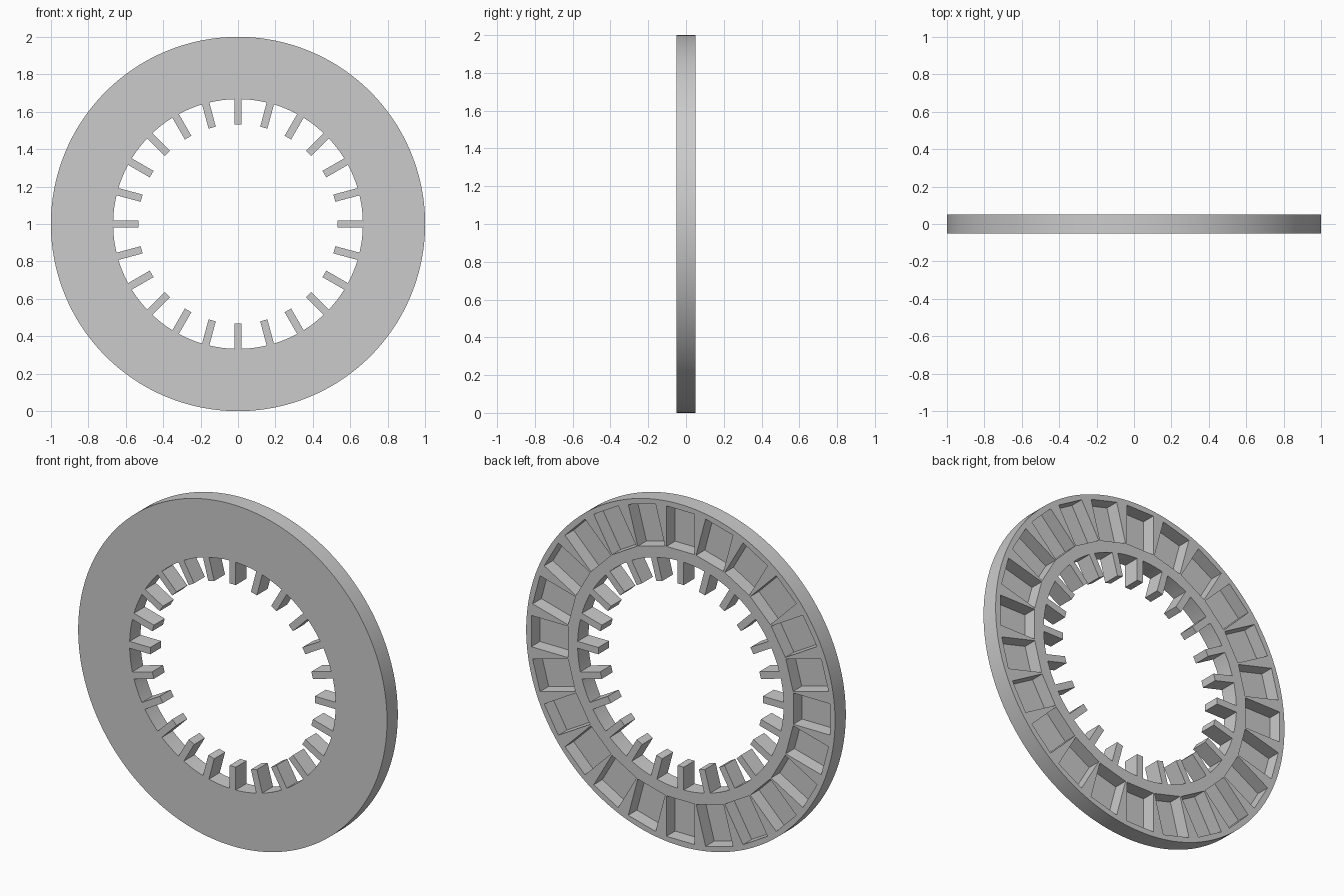
import bpy, bmesh, math
from mathutils import Matrix, Vector

cube = bpy.data.objects.get("Cube")
if cube:
    bpy.data.objects.remove(cube, do_unlink=True)

COUNT = 24            # pockets and teeth around the ring
SEGMENTS = 192
OUTER, BORE, TOOTH_TIP = 1.0, 0.667, 0.533
HALF = 0.05           # half thickness
CENTRE = Matrix.Translation((0, 0, 1))

grey = bpy.data.materials.new("light grey")
grey.use_nodes = True
colour = (0.6, 0.6, 0.6, 1)
grey.diffuse_color = colour
grey.node_tree.nodes["Principled BSDF"].inputs["Base Color"].default_value = colour


def make_object(name, bm):
    bmesh.ops.recalc_face_normals(bm, faces=bm.faces)
    mesh = bpy.data.meshes.new(name)
    bm.to_mesh(mesh)
    bm.free()
    mesh.materials.append(grey)
    obj = bpy.data.objects.new(name, mesh)
    bpy.context.collection.objects.link(obj)
    return obj


def radial_boxes(name, r_in, r_out, width, y_front, y_back):
    """Boxes spaced evenly around the ring axis, each pointing at the centre."""
    bm = bmesh.new()
    size = Vector((width, y_back - y_front, r_out - r_in))
    middle = Vector((0, (y_front + y_back) / 2, (r_in + r_out) / 2))
    for i in range(COUNT):
        turn = Matrix.Rotation(math.tau * i / COUNT, 4, "Y")
        place = CENTRE @ turn @ Matrix.Translation(middle) @ Matrix.Diagonal(size.to_4d())
        bmesh.ops.create_cube(bm, size=1, matrix=place)
    return make_object(name, bm)


# Ring body: a rectangular section swept around the axis
bm = bmesh.new()
section = [(BORE, -HALF), (OUTER, -HALF), (OUTER, HALF), (BORE, HALF)]
loops = []
for i in range(SEGMENTS):
    a = math.tau * i / SEGMENTS
    loops.append([bm.verts.new((r * math.sin(a), y, 1 + r * math.cos(a))) for r, y in section])
for i, loop in enumerate(loops):
    following = loops[(i + 1) % SEGMENTS]
    for j in range(4):
        k = (j + 1) % 4
        bm.faces.new((loop[j], loop[k], following[k], following[j]))
ring = make_object("slotted_ring", bm)

# Pockets cut into the back, leaving a thin front plate
cutter = radial_boxes("pocket_cutter", 0.73, 0.967, 0.183, HALF - 0.08, HALF + 0.05)
cutter.hide_render = True
cut = ring.modifiers.new("pockets", "BOOLEAN")
cut.operation = "DIFFERENCE"
cut.solver = "EXACT"
cut.object = cutter
bpy.ops.object.select_all(action="DESELECT")
bpy.context.view_layer.objects.active = ring
ring.select_set(True)
bpy.ops.object.modifier_apply(modifier=cut.name)
bpy.data.objects.remove(cutter, do_unlink=True)
bpy.ops.object.shade_smooth_by_angle(angle=math.radians(30))

# Teeth pointing inward from the bore
radial_boxes("inner_teeth", TOOTH_TIP, BORE, 0.04, -HALF, HALF)
